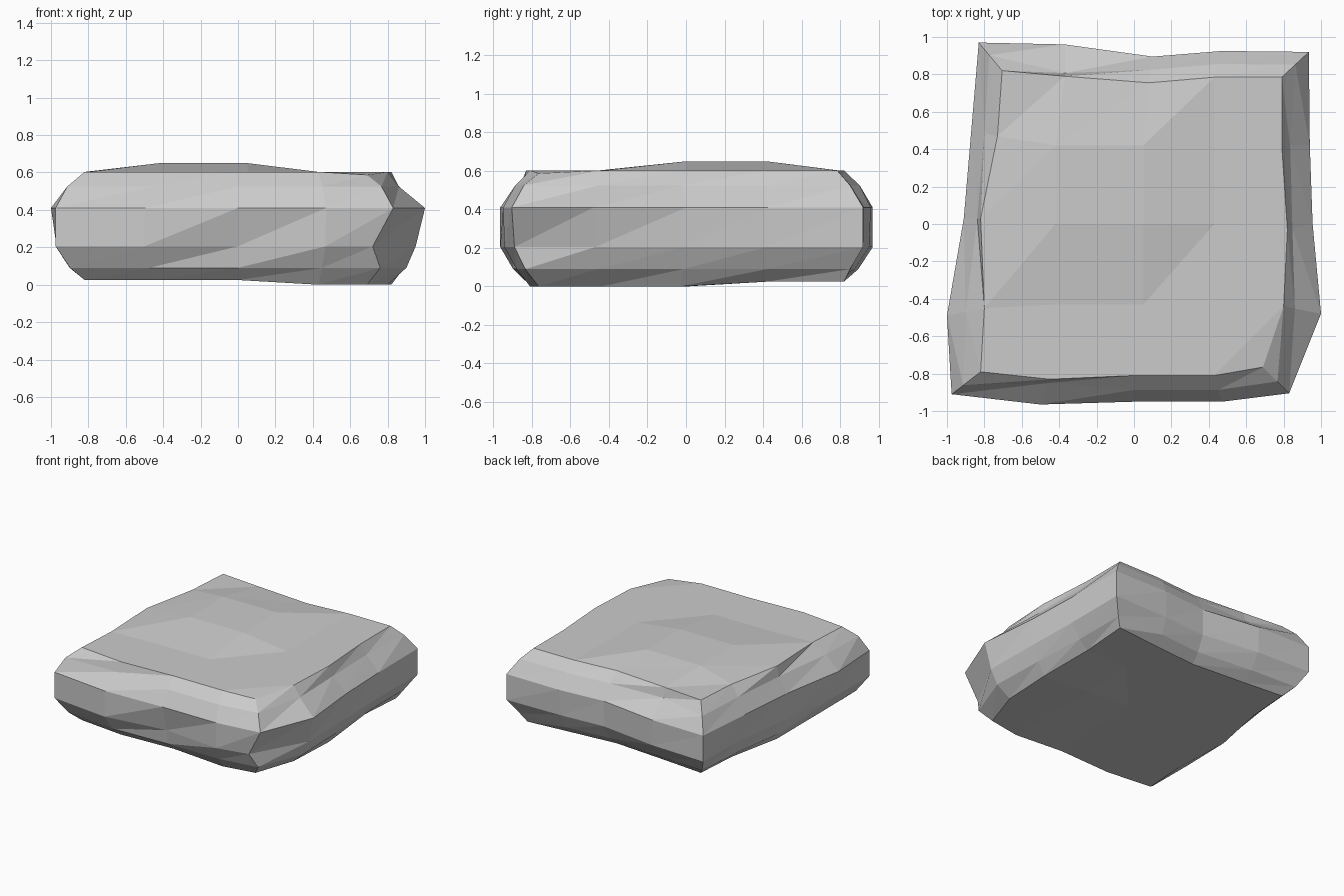
import bpy, bmesh
from mathutils import Vector

if "Cube" in bpy.data.objects:
    bpy.data.objects.remove(bpy.data.objects["Cube"])

# Plan outlines, counter-clockwise from the front-left corner, four steps per side
outer = [(-.975, -.91), (-.5, -.965), (0, -.95), (.47, -.95),
         (.83, -.905), (1, -.48), (.955, 0), (.94, .42),
         (.935, .92), (.47, .925), (.1, .895), (-.37, .96),
         (-.83, .97), (-.87, .5), (-.91, .03), (-1, -.49)]
inner = [(-.82, -.79), (-.45, -.83), (0, -.81), (.43, -.81),
         (.69, -.765), (.8, -.44), (.82, -.03), (.79, .42),
         (.79, .785), (.43, .785), (.08, .755), (-.37, .79),
         (-.705, .82), (-.73, .47), (-.82, .03), (-.8, -.45)]
outer = [Vector(p) for p in outer]
inner = [Vector(p) for p in inner]

# How far each chipped band bulges from the inner to the outer outline
bulge_top = [.6, .15, .55, .55, .55, .3, .2, .3, .5, .5, .5, .1, .55, .5, .2, .5]
bulge_low = [1, 1, .62, .95, .9, .75, .9, .95, 1, .9, .95, .95, 1, .8, .95, .85]


def top_z(x, y):
    return .65 if (-.5 < x < .1 and -.1 < y < .5) else .603


def bottom_z(x, y):
    return 0 if (x > .2 and y < .1) else .025


bm = bmesh.new()


def ring(bulge, height):
    out = []
    for a, b, t in zip(inner, outer, bulge):
        x, y = a.lerp(b, t)
        z = height(x, y) if callable(height) else height
        out.append(bm.verts.new((x, y, z)))
    return out


rings = [ring([0] * 16, bottom_z), ring([.5] * 16, .09), ring(bulge_low, .205),
         ring([1] * 16, .41), ring(bulge_top, .525), ring([0] * 16, top_z)]
rings[2][4].co.x = .72
rings[0][8].co.xy = (.82, .82)
rings[5][4].co.z = .587

# Chipped side walls, split along rising diagonals
for low, high in zip(rings, rings[1:]):
    for i in range(16):
        j = (i + 1) % 16
        bm.faces.new((low[i], low[j], high[j]))
        bm.faces.new((low[i], high[j], high[i]))


# Faceted top and underside
def cap(r, height):
    grid = {}
    for k in range(4):
        grid[k, 0], grid[4, k] = r[k], r[4 + k]
        grid[4 - k, 4], grid[0, 4 - k] = r[8 + k], r[12 + k]
    for i, x in enumerate((-.42, .05, .43), 1):
        for j, y in enumerate((-.43, 0, .42), 1):
            grid[i, j] = bm.verts.new((x, y, height(x, y)))
    for i in range(4):
        for j in range(4):
            a, b = grid[i, j], grid[i + 1, j]
            c, d = grid[i + 1, j + 1], grid[i, j + 1]
            bm.faces.new((a, b, c))
            bm.faces.new((a, c, d))


cap(rings[5], top_z)
cap(rings[0], bottom_z)
bmesh.ops.recalc_face_normals(bm, faces=bm.faces)

mesh = bpy.data.meshes.new("stone_slab")
bm.to_mesh(mesh)
bm.free()
bpy.context.collection.objects.link(bpy.data.objects.new("stone_slab", mesh))
